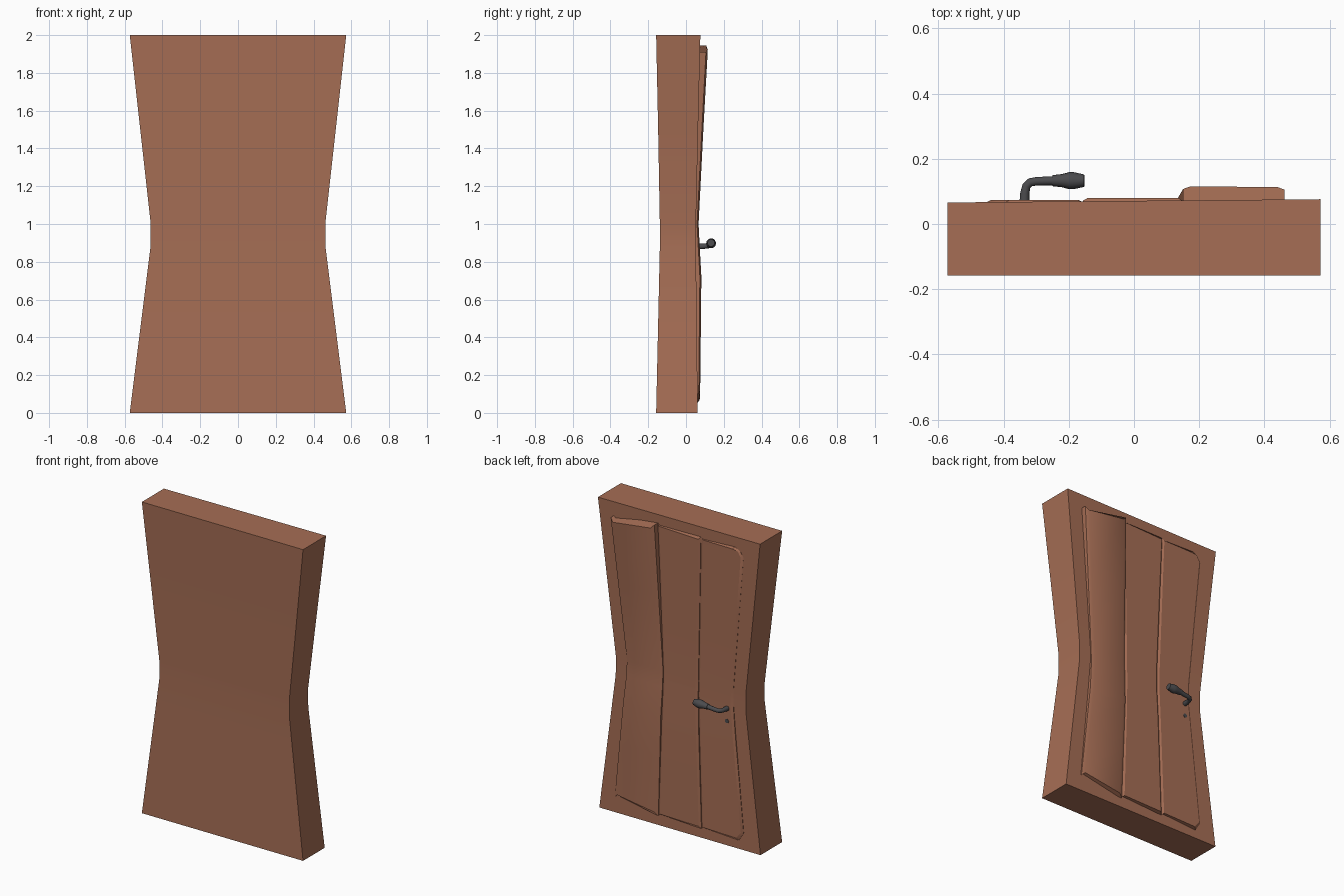
import bpy, bmesh, math
from mathutils import Vector

if "Cube" in bpy.data.objects:
    bpy.data.objects.remove(bpy.data.objects["Cube"])


def material(name, rgb):
    m = bpy.data.materials.new(name)
    m.diffuse_color = (*rgb, 1)
    m.use_nodes = True
    m.node_tree.nodes["Principled BSDF"].inputs["Base Color"].default_value = m.diffuse_color
    return m


WOOD = material("wood", (0.38, 0.155, 0.09))
IRON = material("iron", (0.07, 0.07, 0.075))


def finish(name, bm, mat, angle=30):
    bmesh.ops.recalc_face_normals(bm, faces=bm.faces)
    me = bpy.data.meshes.new(name)
    bm.to_mesh(me)
    bm.free()
    ob = bpy.data.objects.new(name, me)
    bpy.context.collection.objects.link(ob)
    me.materials.append(mat)
    bpy.ops.object.select_all(action='DESELECT')
    ob.select_set(True)
    bpy.context.view_layer.objects.active = ob
    bpy.ops.object.shade_smooth_by_angle(angle=math.radians(angle))
    return ob


def loft(name, rings, mat, angle=30):
    """Skin a stack of closed rings and cap both ends."""
    bm = bmesh.new()
    vs = [[bm.verts.new(p) for p in r] for r in rings]
    n = len(vs[0])
    for a, b in zip(vs, vs[1:]):
        for i in range(n):
            j = (i + 1) % n
            bm.faces.new((a[i], a[j], b[j], b[i]))
    bm.faces.new(vs[0])
    bm.faces.new(vs[-1])
    return finish(name, bm, mat, angle)


def lerp(z, table):
    """Piecewise linear lookup by height."""
    for (z0, v0), (z1, v1) in zip(table, table[1:]):
        if z <= z1:
            return v0 + (v1 - v0) * (z - z0) / (z1 - z0)
    return table[-1][1]


HALF = [(0, 0.573), (0.88, 0.463), (1.0, 0.462), (2.0, 0.573)]
BACK = [(0, 0.062), (0.9, 0.052), (1.1, 0.053), (2.0, 0.066)]
FRONT = [(0, -0.158), (0.9, -0.138), (1.1, -0.139), (2.0, -0.158)]

# Hourglass frame, its back corner kicked out slightly at the top right
rings = []
for z in (0, 0.45, 0.88, 1.0, 1.5, 2.0):
    w, b, f = lerp(z, HALF), lerp(z, BACK), lerp(z, FRONT)
    kick = 0.01 * max(0, z - 1)
    rings.append([(-w, f, z), (w, f, z), (w, b + kick, z), (-w, b, z)])
loft("door_frame", rings, WOOD)


def plank(name, rows, lift, inset=0.014):
    """rows: (left x, left z, right x, right z) bottom to top, x before pinching."""
    rings = []
    for k, (xl, zl, xr, zr) in enumerate(rows):
        xl *= lerp(zl, HALF) / 0.573
        xr *= lerp(zr, HALF) / 0.573
        dz = inset if k == 0 else -inset if k == len(rows) - 1 else 0
        yl = lerp(zl, BACK) + lerp(zl, lift)
        yr = lerp(zr, BACK) + lerp(zr, lift)
        rings.append([(xl, 0.02, zl), (xr, 0.02, zr),
                      (xr, yr - 0.008, zr), (xr - inset, yr, zr + dz),
                      (xl + inset, yl, zl + dz), (xl, yl - 0.008, zl)])
    loft(name, rings, WOOD, 25)


def straight(xl, xr, bottom, top):
    mids = [(xl, z, xr, z) for z in (0.45, 0.72, 0.9, 1.0, 1.5)]
    return [(xl, bottom[0], xr, bottom[1])] + mids + [(xl, top[0], xr, top[1])]


# Three planks; the one at +x leans out at the top
plank("plank_raised", straight(0.152, 0.47, (0.06, 0.10), (1.945, 1.91)),
      [(0, 0.012), (0.75, 0.028), (1.0, 0.014), (1.94, 0.05)], 0.022)
plank("plank_middle", straight(-0.158, 0.15, (0.06, 0.065), (1.935, 1.945)),
      [(0, 0.012), (0.75, 0.018), (1.0, 0.012), (1.94, 0.015)])
outer = straight(-0.465, -0.16, (0.11, 0.11), (1.88, 1.88))
outer = ([(-0.425, 0.055, -0.16, 0.06)] + outer[:1] + outer[1:]
         + [(-0.44, 1.915, -0.16, 1.915), (-0.40, 1.935, -0.16, 1.937)])
plank("plank_latch", outer, [(0, 0.01), (0.75, 0.013), (1.0, 0.01), (1.94, 0.009)])


def tube(name, stations, mat, sides=14):
    """Sweep circles along a path; stations: (point, radius)."""
    pts = [Vector(p) for p, _ in stations]
    rings = []
    for i, (p, (_, r)) in enumerate(zip(pts, stations)):
        d = (pts[min(i + 1, len(pts) - 1)] - pts[max(i - 1, 0)]).normalized()
        side = d.cross(Vector((0, 0, 1))).normalized()
        up = side.cross(d)
        rings.append([p + r * (math.cos(t) * side + math.sin(t) * up)
                      for t in (2 * math.pi * k / sides for k in range(sides))])
    return loft(name, rings, mat, 40)


# Bent lever, swelling grip, and the keyhole stud below
tube("handle_lever", [((-0.337, 0.05, 0.88), 0.016), ((-0.335, 0.095, 0.882), 0.014),
                      ((-0.33, 0.117, 0.884), 0.013), ((-0.318, 0.128, 0.886), 0.013),
                      ((-0.30, 0.131, 0.888), 0.013), ((-0.24, 0.133, 0.895), 0.014)], IRON)
tube("handle_grip", [((-0.25, 0.133, 0.894), 0.017), ((-0.222, 0.133, 0.896), 0.02),
                     ((-0.20, 0.133, 0.897), 0.026), ((-0.185, 0.133, 0.898), 0.026),
                     ((-0.153, 0.133, 0.90), 0.019)], IRON)
tube("keyhole_stud", [((-0.337, 0.05, 0.80), 0.013), ((-0.337, 0.068, 0.80), 0.013)], IRON)
